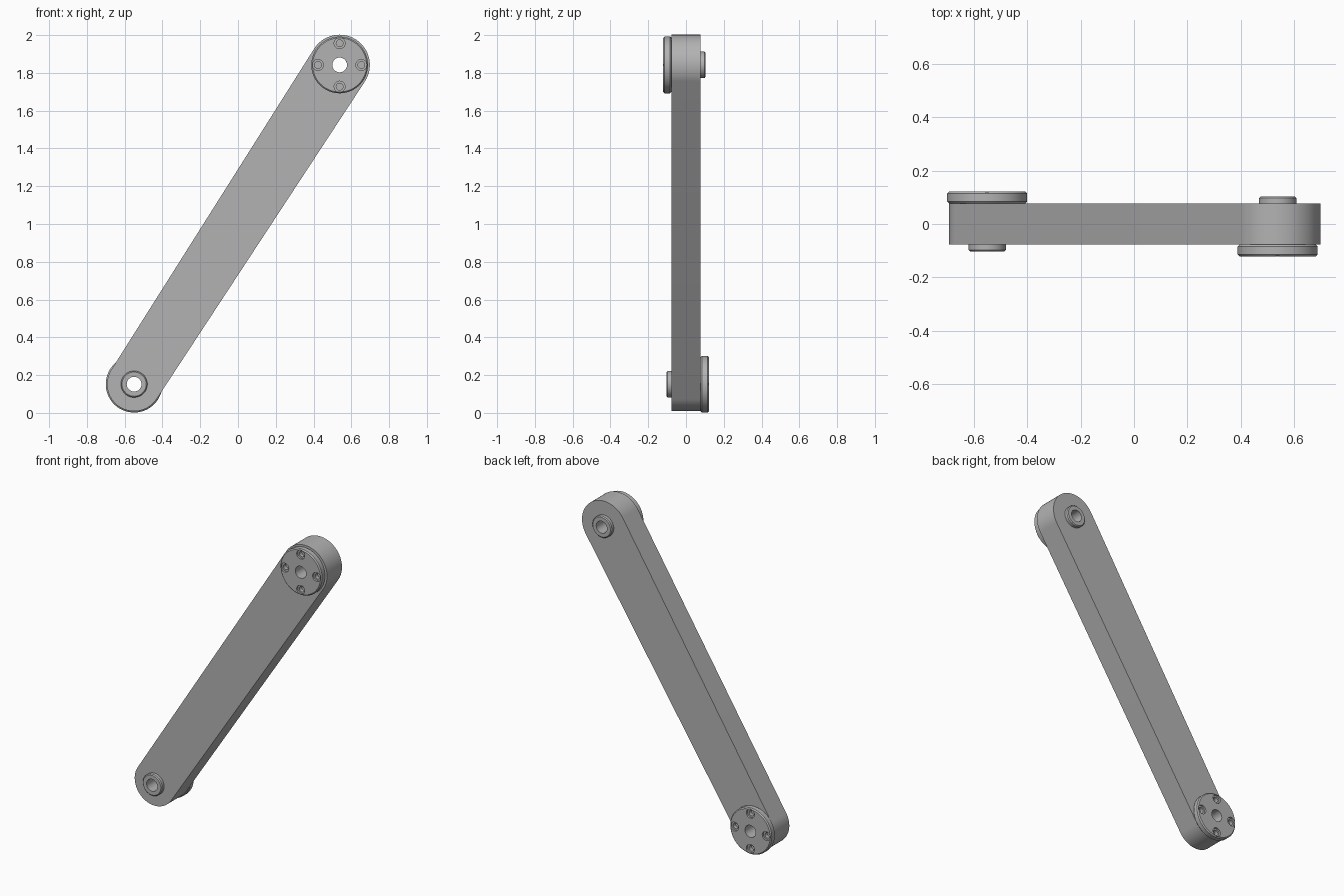
import bpy, bmesh
from math import cos, sin, pi, acos, atan2, hypot, radians

if "Cube" in bpy.data.objects:
    bpy.data.objects.remove(bpy.data.objects["Cube"], do_unlink=True)

LOW, HIGH = (-0.55, 0.152), (0.538, 1.842)   # pivot centres (x, z)
R_LOW, R_HIGH = 0.143, 0.16                  # arm end radii
HALF, BORE = 0.077, 0.039                    # arm half depth, bore radius

metal = bpy.data.materials.new("grey metal")
metal.use_nodes = True
GREY = (0.45, 0.45, 0.45, 1)
metal.diffuse_color = GREY
metal.node_tree.nodes["Principled BSDF"].inputs["Base Color"].default_value = GREY


def lathe(bm, profile, centre, side, segments=96, closed=True):
    """Spin (radius, depth) points about the y direction through centre."""
    rings = []
    for i in range(segments):
        a = 2 * pi * i / segments
        rings.append([bm.verts.new((centre[0] + r * cos(a), side * d, centre[1] + r * sin(a)))
                      for r, d in profile])
    count = len(profile) if closed else len(profile) - 1
    for i in range(segments):
        a, b = rings[i], rings[(i + 1) % segments]
        for j in range(count):
            k = (j + 1) % len(profile)
            bm.faces.new((a[j], a[k], b[k], b[j]))


def finish(name, bm):
    bmesh.ops.remove_doubles(bm, verts=bm.verts[:], dist=1e-5)
    bmesh.ops.recalc_face_normals(bm, faces=bm.faces[:])
    mesh = bpy.data.meshes.new(name)
    bm.to_mesh(mesh)
    bm.free()
    mesh.materials.append(metal)
    obj = bpy.data.objects.new(name, mesh)
    bpy.context.collection.objects.link(obj)
    return obj


def activate(obj):
    bpy.ops.object.select_all(action='DESELECT')
    obj.select_set(True)
    bpy.context.view_layer.objects.active = obj


def smooth(obj):
    activate(obj)
    bpy.ops.object.shade_smooth_by_angle(angle=radians(30))


def cut(obj, cutter):
    mod = obj.modifiers.new("cut", 'BOOLEAN')
    mod.operation, mod.solver, mod.object = 'DIFFERENCE', 'EXACT', cutter
    activate(obj)
    bpy.ops.object.modifier_apply(modifier=mod.name)
    bpy.data.objects.remove(cutter, do_unlink=True)


# Tapered arm with rounded ends, bored at both pivots
dx, dz = HIGH[0] - LOW[0], HIGH[1] - LOW[1]
axis = atan2(dz, dx)
tangent = acos((R_LOW - R_HIGH) / hypot(dx, dz))
N = 48
outline = []
for centre, radius, start, sweep in ((HIGH, R_HIGH, axis - tangent, 2 * tangent),
                                     (LOW, R_LOW, axis + tangent, 2 * pi - 2 * tangent)):
    for i in range(N + 1):
        a = start + sweep * i / N
        outline.append((centre[0] + radius * cos(a), centre[1] + radius * sin(a)))
bm = bmesh.new()
face = bm.faces.new([bm.verts.new((x, -HALF, z)) for x, z in outline])
grown = bmesh.ops.extrude_face_region(bm, geom=[face])["geom"]
bmesh.ops.translate(bm, vec=(0, 2 * HALF, 0),
                    verts=[v for v in grown if isinstance(v, bmesh.types.BMVert)])
arm = finish("arm", bm)
bm = bmesh.new()
for centre in (LOW, HIGH):
    lathe(bm, [(0, -0.2), (BORE, -0.2), (BORE, 0.2), (0, 0.2)], centre, 1, closed=False)
cut(arm, finish("bore_cutter", bm))
smooth(arm)


# Mounting disc with four counterbored screw holes
def mounting_disc(name, centre, side):
    r, top, c = 0.15, 0.121, 0.007
    bm = bmesh.new()
    lathe(bm, [(BORE, HALF), (r - c, HALF), (r, HALF + c), (r, top - c),
               (r - c, top), (BORE, top)], centre, side)
    disc = finish(name, bm)
    bm = bmesh.new()
    for i in range(4):
        a = i * pi / 2
        spot = (centre[0] + 0.115 * cos(a), centre[1] + 0.115 * sin(a))
        lathe(bm, [(0, 0.085), (0.018, 0.085), (0.018, 0.109), (0.029, 0.109),
                   (0.029, 0.15), (0, 0.15)], spot, side, segments=32, closed=False)
    cut(disc, finish("screw_cutter", bm))
    smooth(disc)


# Small raised hub around the bore
def hub(name, centre, side):
    r, top, c = 0.07, 0.103, 0.006
    bm = bmesh.new()
    lathe(bm, [(BORE, HALF), (r, HALF), (r, top - c), (r - c, top), (BORE, top)],
          centre, side, segments=64)
    smooth(finish(name, bm))


mounting_disc("upper_front_disc", HIGH, -1)
mounting_disc("lower_back_disc", LOW, 1)
hub("upper_back_hub", HIGH, 1)
hub("lower_front_hub", LOW, -1)
